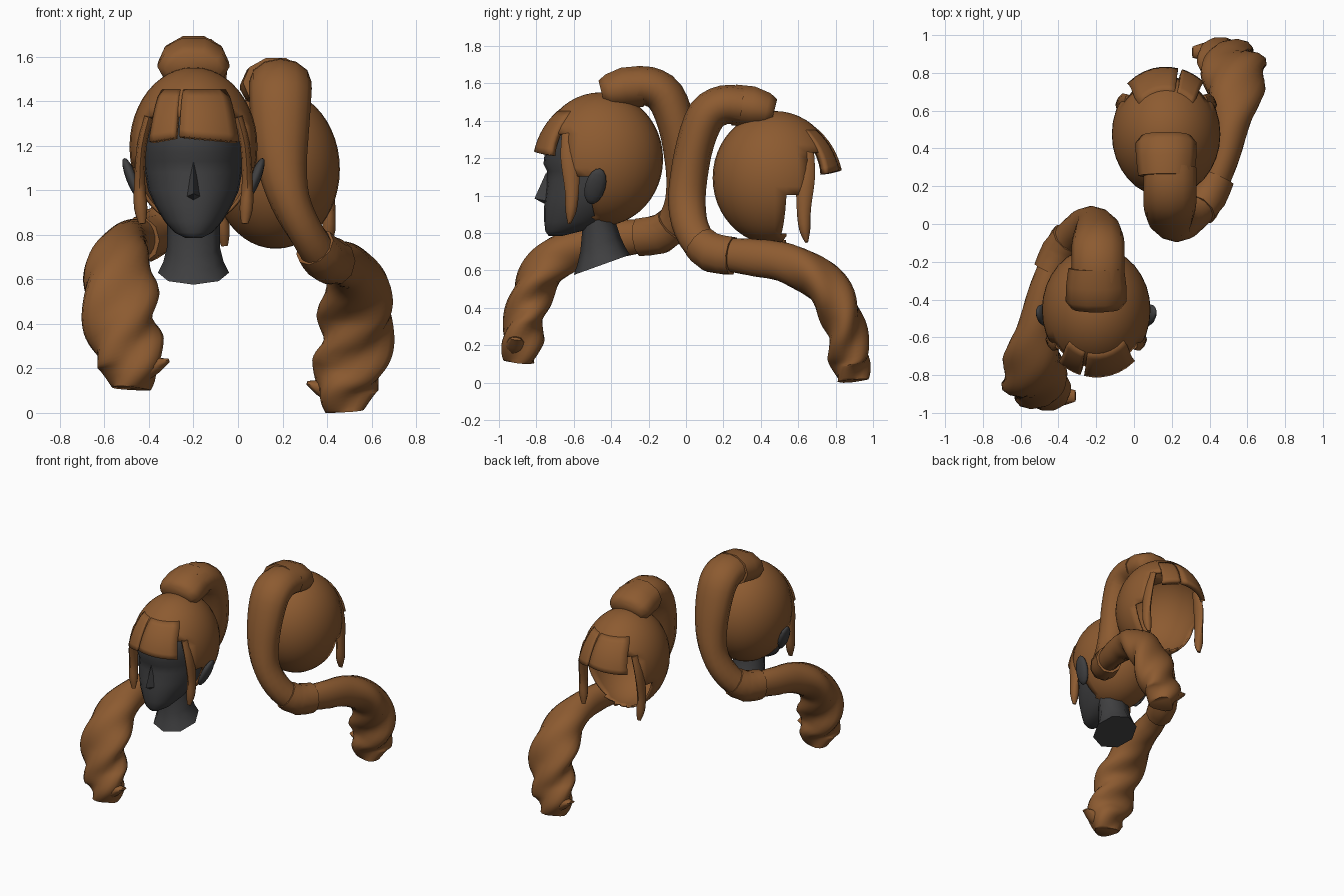
import bpy, bmesh, math
from mathutils import Vector, Matrix

if "Cube" in bpy.data.objects:
    bpy.data.objects.remove(bpy.data.objects["Cube"])


def material(name, rgb):
    m = bpy.data.materials.new(name)
    m.diffuse_color = (*rgb, 1)
    m.use_nodes = True
    m.node_tree.nodes["Principled BSDF"].inputs["Base Color"].default_value = m.diffuse_color
    return m


BROWN = material("chestnut_brown", (0.265, 0.104, 0.03))
GREY = material("dark_grey", (0.05, 0.05, 0.052))
CX, CY, CZ = -0.2, -0.455, 1.195          # centre of the skull
RX, RY, RZ = 0.28, 0.325, 0.35            # hair cap radii


def finish(name, bm, mat):
    bmesh.ops.recalc_face_normals(bm, faces=bm.faces)
    me = bpy.data.meshes.new(name)
    bm.to_mesh(me)
    bm.free()
    me.materials.append(mat)
    ob = bpy.data.objects.new(name, me)
    bpy.context.collection.objects.link(ob)
    return ob


def skin(name, rings, mat):
    """Join rings of points into a closed skin."""
    bm = bmesh.new()
    rows = [[bm.verts.new(p) for p in r] for r in rings]
    n = len(rows[0])
    for a, b in zip(rows, rows[1:]):
        for i in range(n):
            j = (i + 1) % n
            bm.faces.new((a[i], a[j], b[j], b[i]))
    bm.faces.new(rows[0])
    bm.faces.new(rows[-1])
    return finish(name, bm, mat)


def spline(keys, steps):
    """Catmull-Rom through rows of numbers."""
    k = [keys[0]] + keys + [keys[-1]]
    out = []
    for i in range(1, len(k) - 2):
        for s in range(steps):
            t = s / steps
            out.append([0.5 * (2 * b + (c - a) * t + (2 * a - 5 * b + 4 * c - d) * t * t
                        + (3 * b - a - 3 * c + d) * t ** 3)
                        for a, b, c, d in zip(k[i - 1], k[i], k[i + 1], k[i + 2])])
    return out + [list(keys[-1])]


def sweep(name, keys, mat=BROWN, sides=12, steps=3, lobe=0.0, turns=0.0):
    """Tube along keys (x, y, z, half width, half depth) with twisted lobes."""
    pts = spline(keys, steps)
    rings = []
    for i, p in enumerate(pts):
        c = Vector(p[:3])
        t = (Vector(pts[min(i + 1, len(pts) - 1)][:3]) - Vector(pts[max(i - 1, 0)][:3])).normalized()
        u = Vector((1, 0, 0))
        u = (u - t * u.dot(t)).normalized()
        v = t.cross(u)
        f = i / (len(pts) - 1)
        grow = min(1, max(0, (f - 0.2) * 2.5))
        tw = f * turns * math.tau
        ring = []
        for s in range(sides):
            th = s / sides * math.tau + tw / 2
            k = 1 + lobe * grow * math.cos(3 * (th - tw))
            ring.append(c + (u * p[3] * math.cos(th) + v * p[4] * math.sin(th)) * k)
        rings.append(ring)
    return skin(name, rings, mat)


def loft(name, rows, mat, sides=16, shear=0.0, power=1.0):
    """Stack of ovals (z, front y, back y, half width) about the head axis."""
    rings = []
    for z, yf, yb, hx in rows:
        ring = []
        for s in range(sides):
            a = s / sides * math.tau
            q = lambda w: math.copysign(abs(w) ** power, w)
            dy = q(math.sin(a)) * (yb - yf) / 2
            ring.append((CX + hx * q(math.cos(a)), (yf + yb) / 2 + dy, z + shear * dy))
        rings.append(ring)
    return skin(name, rings, mat)


def on_cap(x, z, k):
    """Point on the front of the cap, enlarged by k, at offset x and height z."""
    w = max(0.0, 1 - (x / RX / k) ** 2 - ((z - CZ) / RZ / k) ** 2)
    return Vector((CX + x, CY - RY * k * math.sqrt(w), z))


def fringe(name, x0, x1, zb0, zb1):
    """Curved slab of hair growing out of the cap over the forehead."""
    bm = bmesh.new()
    n, m = 6, 7
    grid = []
    for j in range(m + 1):
        row = []
        for i in range(n + 1):
            f, g = i / n, j / m
            zb = zb0 + (zb1 - zb0) * f
            row.append(bm.verts.new(on_cap((x0 + (x1 - x0) * f) * (0.7 + 0.3 * g ** 0.6),
                                           1.44 + (zb - 1.44) * g, 0.975 + 0.08 * g)))
        grid.append(row)
    for a, b in zip(grid, grid[1:]):
        for i in range(n):
            bm.faces.new((a[i], b[i], b[i + 1], a[i + 1]))
    ob = finish(name, bm, BROWN)
    mod = ob.modifiers.new("thickness", "SOLIDIFY")
    mod.thickness, mod.offset = 0.035, 0
    return ob


# Hair cap: ellipsoid shell with the face and ears cut away
bm = bmesh.new()
bmesh.ops.create_uvsphere(bm, u_segments=32, v_segments=24, radius=1)
bmesh.ops.transform(bm, verts=bm.verts, matrix=Matrix.Translation((CX, CY, CZ))
                    @ Matrix.Diagonal((RX, RY, RZ, 1)))


def is_opening(p):
    return (p.y < -0.5 and p.z < 1.12) or (p.y < -0.61 and p.z < 1.33 and abs(p.x - CX) < 0.235)


bmesh.ops.delete(bm, geom=[f for f in bm.faces if is_opening(f.calc_center_median())], context="FACES")
cap = finish("hair_cap", bm, BROWN)
shell = cap.modifiers.new("thickness", "SOLIDIFY")
shell.thickness, shell.offset = 0.015, 0

# Fringe and side locks
on_head = [cap,
           fringe("fringe_short", -0.19, -0.078, 1.215, 1.235),
           fringe("fringe_long", -0.062, 0.195, 1.24, 1.215)]
for side, label in ((-1, "left"), (1, "right")):
    on_head.append(sweep("side_lock_" + label, [
        (CX + side * 0.2, -0.63, 1.33, 0.02, 0.035), (CX + side * 0.232, -0.62, 1.2, 0.022, 0.05),
        (CX + side * 0.242, -0.61, 1.03, 0.025, 0.038), (CX + side * 0.237, -0.615, 0.92, 0.03, 0.03),
        (CX + side * 0.23, -0.625, 0.85, 0.015, 0.008)], sides=8))

# Flared hair wrap on the crown
on_head.append(sweep("crown_wrap", [
    (CX, -0.45, 1.545, 0.13, 0.075), (CX, -0.41, 1.555, 0.162, 0.1),
    (CX, -0.33, 1.575, 0.16, 0.116), (CX, -0.235, 1.585, 0.148, 0.115)], sides=10, steps=1))

# Ponytail arching back and down to the lower band
tail = [sweep("ponytail_arch", [
    (-0.19, -0.3, 1.58, 0.14, 0.105), (-0.19, -0.2, 1.585, 0.14, 0.105),
    (-0.19, -0.11, 1.53, 0.14, 0.105), (-0.19, -0.05, 1.38, 0.13, 0.1),
    (-0.2, -0.015, 1.2, 0.11, 0.1), (-0.235, -0.005, 1.05, 0.09, 0.1),
    (-0.3, -0.03, 0.92, 0.08, 0.095), (-0.37, -0.1, 0.815, 0.08, 0.09),
    (-0.42, -0.2, 0.78, 0.085, 0.09)], steps=3)]
tail.append(sweep("lower_band", [
    (-0.345, -0.075, 0.845, 0.095, 0.1), (-0.39, -0.14, 0.795, 0.1, 0.11),
    (-0.44, -0.25, 0.778, 0.095, 0.105)], sides=10, steps=2))

# Loose twisted end of the ponytail
tail.append(sweep("twisted_tail", [
    (-0.43, -0.22, 0.785, 0.075, 0.088), (-0.48, -0.36, 0.77, 0.08, 0.1),
    (-0.51, -0.52, 0.745, 0.1, 0.105), (-0.53, -0.67, 0.68, 0.14, 0.112),
    (-0.535, -0.785, 0.565, 0.165, 0.112), (-0.525, -0.84, 0.43, 0.16, 0.108),
    (-0.505, -0.865, 0.31, 0.155, 0.105), (-0.48, -0.88, 0.21, 0.135, 0.105),
    (-0.485, -0.89, 0.11, 0.085, 0.08)], sides=20, steps=6, lobe=0.13, turns=1.3))
tail.append(sweep("tail_tip", [
    (-0.5, -0.88, 0.18, 0.06, 0.07), (-0.4, -0.91, 0.205, 0.05, 0.055),
    (-0.31, -0.91, 0.235, 0.008, 0.03)], sides=8))

# Second hair piece: turned round, lower and without a head
for group, shift in ((on_head, (-0.03, 0.02, -0.1)), (tail, (0, 0, -0.1))):
    for ob in group:
        twin = ob.copy()
        twin.name = "second_" + ob.name
        twin.location = shift
        twin.rotation_euler = (0, 0, math.pi)
        bpy.context.collection.objects.link(twin)

# Mannequin head
loft("head", [
    (0.785, -0.735, -0.66, 0.035), (0.81, -0.752, -0.56, 0.085), (0.86, -0.758, -0.42, 0.13),
    (0.93, -0.76, -0.33, 0.172), (1.0, -0.752, -0.24, 0.204), (1.08, -0.742, -0.19, 0.218),
    (1.13, -0.742, -0.17, 0.224), (1.17, -0.762, -0.17, 0.226), (1.28, -0.75, -0.18, 0.225),
    (1.36, -0.7, -0.22, 0.2), (1.43, -0.62, -0.29, 0.15), (1.49, -0.52, -0.4, 0.05)],
    GREY, sides=24, power=0.95)

# Neck with a slanted base
loft("neck", [(0.95, -0.56, -0.38, 0.12), (0.84, -0.555, -0.38, 0.12), (0.74, -0.565, -0.35, 0.12),
              (0.68, -0.58, -0.325, 0.135), (0.63, -0.6, -0.3, 0.16)], GREY, sides=8, shear=0.36)

# Nose
bm = bmesh.new()
top, tip, base = (bm.verts.new((CX, y, z)) for y, z in ((-0.745, 1.13), (-0.81, 0.985), (-0.745, 0.95)))
wings = [bm.verts.new((CX + s * 0.035, -0.738, 0.97)) for s in (-1, 1)]
for w in wings:
    bm.faces.new((top, tip, w))
    bm.faces.new((tip, base, w))
bm.faces.new((top, *wings))
bm.faces.new((base, *wings))
finish("nose", bm, GREY)

# Ears, leaning outward at the top
for side, label in ((-1, "left"), (1, "right")):
    bm = bmesh.new()
    bmesh.ops.create_uvsphere(bm, u_segments=12, v_segments=8, radius=1)
    bmesh.ops.transform(bm, verts=bm.verts, matrix=Matrix.Translation((CX + side * 0.275, -0.485, 1.05))
                        @ Matrix.Rotation(side * 0.38, 4, "Y") @ Matrix.Rotation(-0.25, 4, "X")
                        @ Matrix.Diagonal((0.026, 0.055, 0.105, 1)))
    finish("ear_" + label, bm, GREY)

# Smooth shading with sharp edges kept
bpy.ops.object.select_all(action="SELECT")
bpy.context.view_layer.objects.active = cap
bpy.ops.object.shade_smooth_by_angle(angle=math.radians(60))
